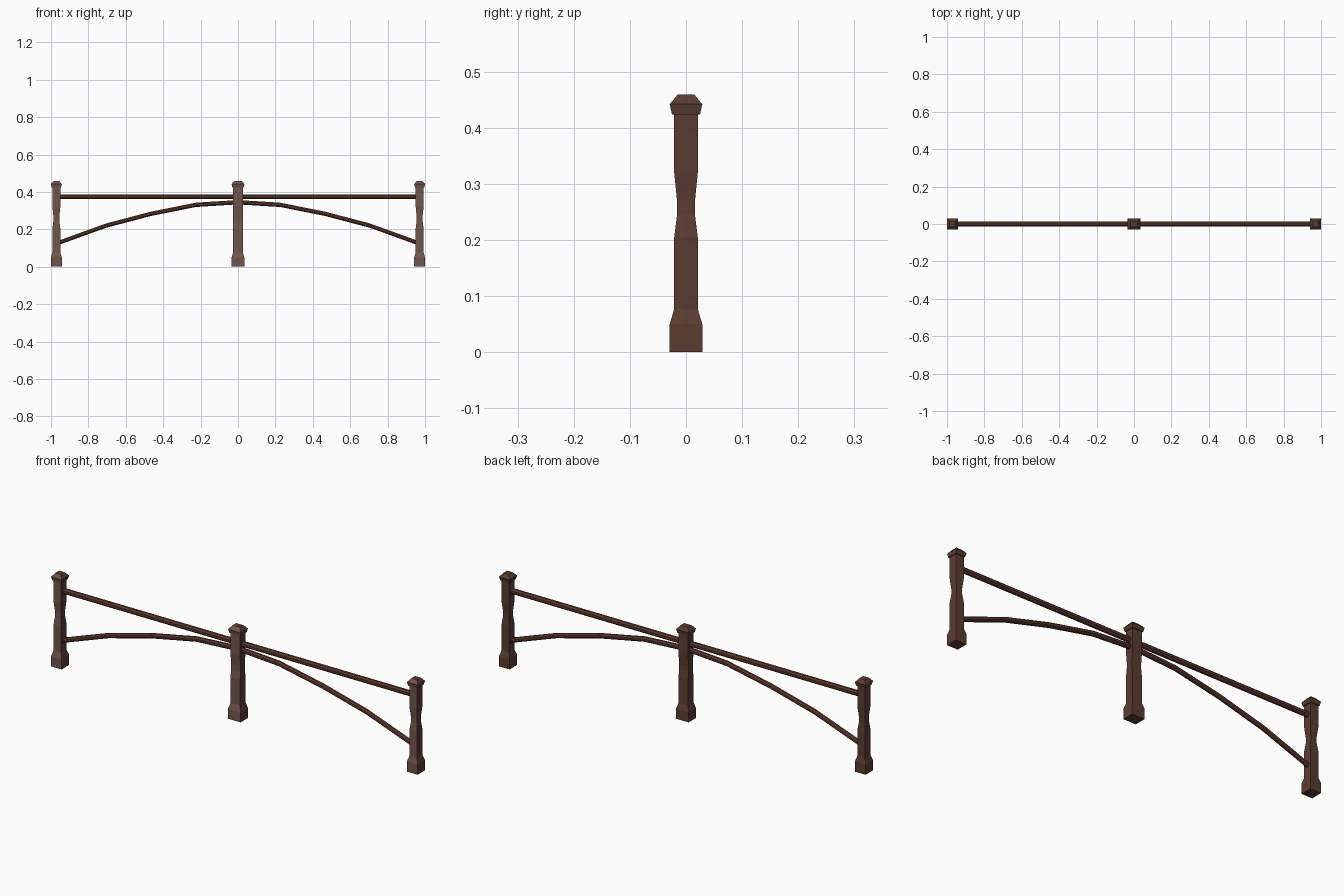
import bpy, bmesh, math

if "Cube" in bpy.data.objects:
    bpy.data.objects.remove(bpy.data.objects["Cube"])


def material(name, rgb):
    m = bpy.data.materials.new(name)
    m.diffuse_color = (*rgb, 1)
    m.use_nodes = True
    m.node_tree.nodes["Principled BSDF"].inputs["Base Color"].default_value = m.diffuse_color
    return m


dark_wood = material("dark brown wood", (0.105, 0.046, 0.030))
pale_wood = material("weathered brown wood", (0.165, 0.090, 0.070))
rail_wood = material("red brown wood", (0.115, 0.041, 0.027))


def loft(name, rings, mats):
    """Join equal-sized rings of points into a closed flat-faced solid."""
    bm = bmesh.new()
    loops = [[bm.verts.new(p) for p in ring] for ring in rings]
    for a, b in zip(loops, loops[1:]):
        n = len(a)
        for i in range(n):
            j = (i + 1) % n
            bm.faces.new((a[i], a[j], b[j], b[i]))
    bm.faces.new(loops[0][::-1])
    bm.faces.new(loops[-1])
    bmesh.ops.recalc_face_normals(bm, faces=bm.faces)
    # front faces use the second, paler colour where there is one
    for f in bm.faces:
        f.material_index = 1 if len(mats) > 1 and f.normal.y < -0.5 else 0
    mesh = bpy.data.meshes.new(name)
    bm.to_mesh(mesh)
    bm.free()
    for m in mats:
        mesh.materials.append(m)
    ob = bpy.data.objects.new(name, mesh)
    bpy.context.collection.objects.link(ob)
    return ob


# Square post profile: (half width, height)
PROFILE = [(0.029, 0), (0.029, 0.05), (0.021, 0.077), (0.021, 0.205),
           (0.016, 0.245), (0.016, 0.27), (0.021, 0.32), (0.021, 0.424),
           (0.025, 0.424), (0.029, 0.442), (0.015, 0.459)]


def post(name, x, extra=0.0, waist_x=True):
    rings = []
    for w, z in PROFILE:
        wx = (w if waist_x else max(w, 0.021 if z < 0.43 else w)) + extra
        rings.append([(x - wx, -w, z), (x + wx, -w, z), (x + wx, w, z), (x - wx, w, z)])
    return loft(name, rings, [dark_wood, pale_wood])


post("left_post", -0.971)
post("right_post", 0.971)
post("middle_post", 0, 0.005, False)


# Octagonal bars swept along x
def bar(name, path, r):
    rings = []
    for x, z in path:
        rings.append([(x, r * math.cos(a), z + r * math.sin(a))
                      for a in (math.pi / 8 + k * math.pi / 4 for k in range(8))])
    return loft(name, rings, [rail_wood])


bar("top_rail", [(-0.965, 0.375), (0.965, 0.375)], 0.0135)

half = [(0.965, 0.126), (0.705, 0.22), (0.465, 0.283), (0.225, 0.331), (0.0, 0.345)]
arch = [(-x, z) for x, z in half] + half[-2::-1]
bar("arched_brace", arch, 0.0125)
